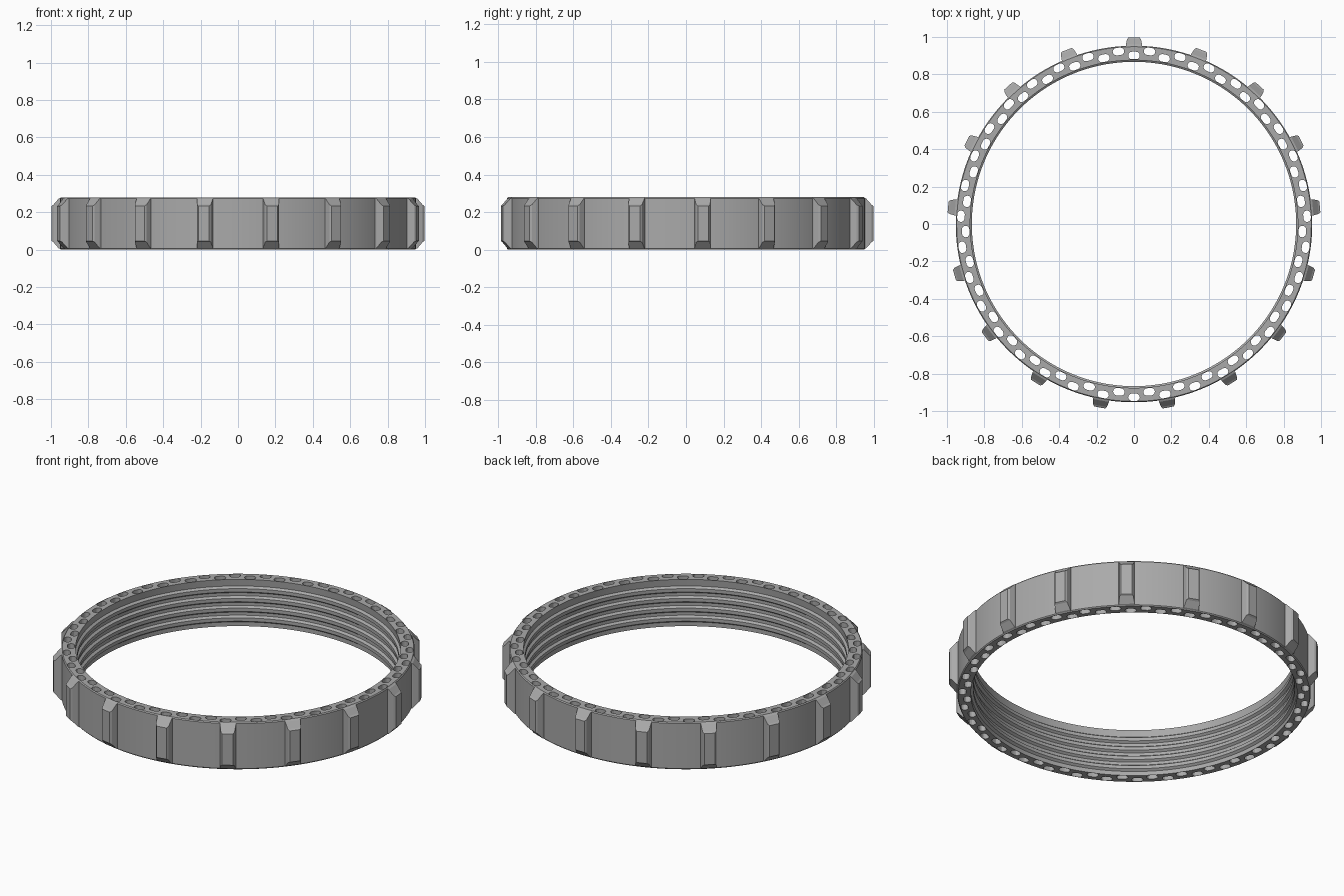
import bpy, bmesh
from math import sin, cos, pi, radians
from mathutils import Matrix, Vector

cube = bpy.data.objects.get("Cube")
if cube:
    bpy.data.objects.remove(cube, do_unlink=True)

HEIGHT = 0.28
OUTER, INNER, RIDGE = 0.953, 0.88, 0.867
SEGMENTS = 180
RIBS, HOLES = 17, 70

grey = bpy.data.materials.new("plain grey")
grey.use_nodes = True
colour = (0.40, 0.40, 0.40, 1)
grey.diffuse_color = colour
grey.node_tree.nodes["Principled BSDF"].inputs["Base Color"].default_value = colour


def make_object(name, bm):
    bmesh.ops.recalc_face_normals(bm, faces=bm.faces)
    mesh = bpy.data.meshes.new(name)
    bm.to_mesh(mesh)
    bm.free()
    mesh.materials.append(grey)
    obj = bpy.data.objects.new(name, mesh)
    bpy.context.collection.objects.link(obj)
    return obj


def loft(bm, loops, closed=False):
    """Join equal loops of points with quads; cap the ends unless closed."""
    rings = [[bm.verts.new(p) for p in loop] for loop in loops]
    n = len(rings[0])
    for i in range(len(rings) if closed else len(rings) - 1):
        a, b = rings[i], rings[(i + 1) % len(rings)]
        for j in range(n):
            k = (j + 1) % n
            bm.faces.new((a[j], a[k], b[k], b[j]))
    if not closed:
        bm.faces.new(rings[0])
        bm.faces.new(rings[-1])


# Ring wall: lathed section with thread ridges on the inside
profile = [(INNER, 0), (OUTER - 0.005, 0), (OUTER, 0.006),
           (OUTER, HEIGHT - 0.006), (OUTER - 0.005, HEIGHT), (INNER - 0.004, HEIGHT)]
for i in reversed(range(4)):
    z = 0.045 + 0.058 * i
    profile += [(INNER, z + 0.020), (RIDGE, z + 0.010),
                (RIDGE, z - 0.010), (INNER, z - 0.020)]
bm = bmesh.new()
loft(bm, [[(r * cos(a), r * sin(a), z) for r, z in profile]
          for a in (2 * pi * s / SEGMENTS for s in range(SEGMENTS))], closed=True)
ring = make_object("ring_wall", bm)

# Two staggered rows of rounded slots, cut right through from top to bottom
bm = bmesh.new()
for i in range(HOLES):
    radius = 0.926 if i % 2 else 0.901
    turn = Matrix.Rotation(2 * pi * i / HOLES, 4, 'Z')
    outline = []
    for side in (1, -1):
        for step in range(7):
            a = pi * step / 6 - pi / 2
            outline.append((side * (0.011 + 0.020 * cos(a)),
                            radius + side * 0.020 * sin(a)))
    loft(bm, [[turn @ Vector((x, y, z)) for x, y in outline]
              for z in (-0.1, HEIGHT + 0.1)])
cutter = make_object("slot_cutter", bm)
cutter.hide_render = True

cut = ring.modifiers.new("slots", 'BOOLEAN')
cut.operation = 'DIFFERENCE'
cut.solver = 'EXACT'
cut.object = cutter
bpy.context.view_layer.objects.active = ring
bpy.ops.object.modifier_apply(modifier=cut.name)
bpy.data.objects.remove(cutter, do_unlink=True)

# Grip ribs: upright bars with bevelled sides and sloped ends
bm = bmesh.new()
layers = [(0.945, 0.043, 0.001), (0.960, 0.043, 0.008),
          (0.988, 0.037, 0.040), (0.998, 0.029, 0.047)]
for i in range(RIBS):
    turn = Matrix.Rotation(2 * pi * i / RIBS, 4, 'Z')
    loft(bm, [[turn @ Vector(p) for p in ((-w, r, e), (w, r, e),
                                         (w, r, HEIGHT - e), (-w, r, HEIGHT - e))]
              for r, w, e in layers])
ribs = make_object("grip_ribs", bm)

# Smooth curved walls, crisp edges
bpy.ops.object.select_all(action='DESELECT')
ring.select_set(True)
bpy.ops.object.shade_smooth_by_angle(angle=radians(25))
